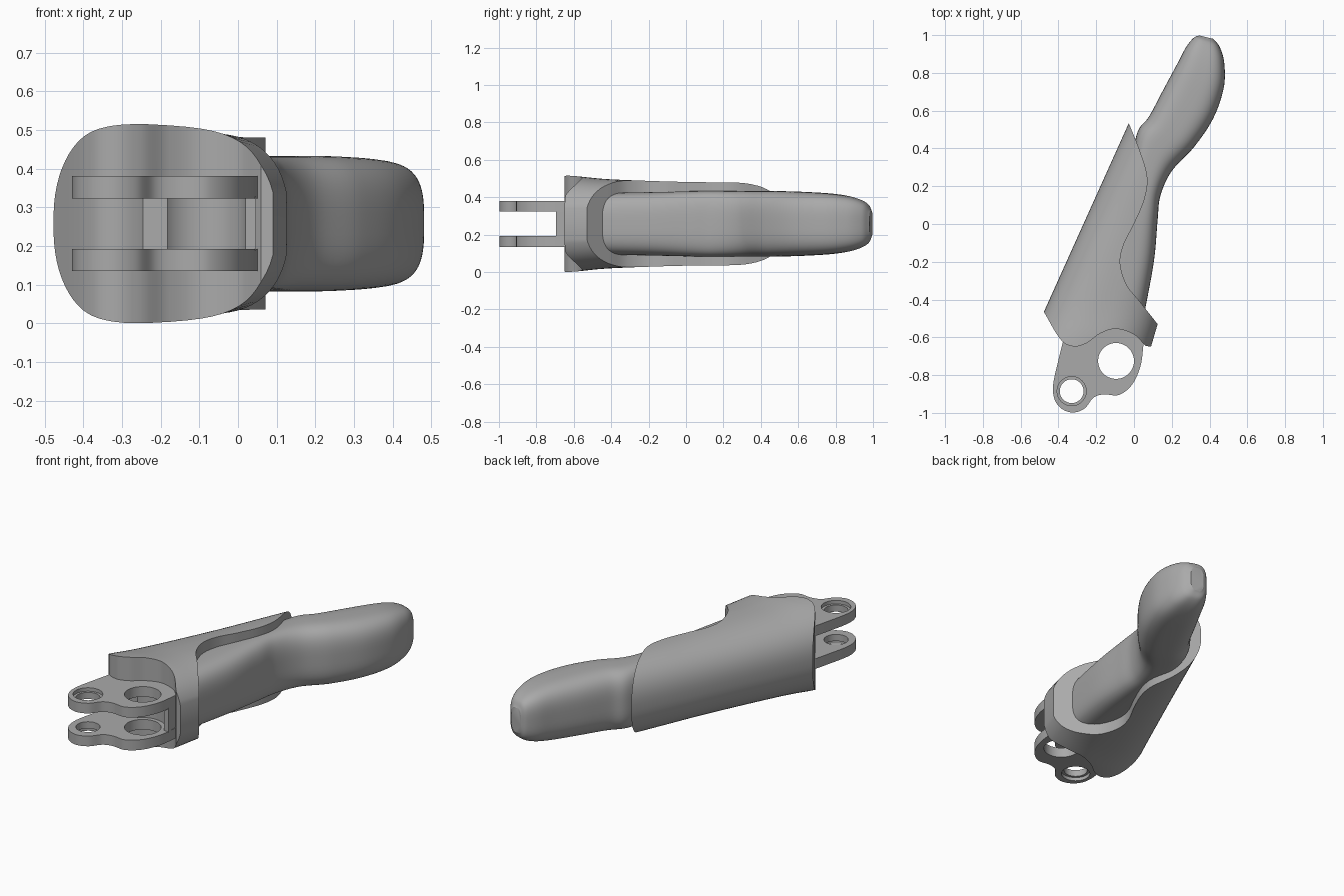
import bpy, bmesh, math
from mathutils import Vector

if "Cube" in bpy.data.objects:
    bpy.data.objects.remove(bpy.data.objects["Cube"])

MID = 0.258  # height of the symmetry plane
grey = bpy.data.materials.new("plain_grey")
grey.use_nodes = True
grey.diffuse_color = (0.4, 0.4, 0.4, 1)
grey.node_tree.nodes["Principled BSDF"].inputs["Base Color"].default_value = (0.4, 0.4, 0.4, 1)


def make(name, bm):
    bmesh.ops.recalc_face_normals(bm, faces=bm.faces)
    mesh = bpy.data.meshes.new(name)
    bm.to_mesh(mesh)
    bm.free()
    mesh.materials.append(grey)
    ob = bpy.data.objects.new(name, mesh)
    bpy.context.collection.objects.link(ob)
    return ob


def spline(points, steps=8):
    """Smooth open curve through points of any dimension."""
    p = [Vector(q) for q in points]
    p = [2 * p[0] - p[1]] + p + [2 * p[-1] - p[-2]]
    out = []
    for a, b, c, d in zip(p, p[1:], p[2:], p[3:]):
        for k in range(steps):
            t = k / steps
            out.append(0.5 * (2 * b + (c - a) * t + (2 * a - 5 * b + 4 * c - d) * t * t
                              + (3 * b - a - 3 * c + d) * t ** 3))
    return out + [p[-2]]


def prism(name, outline, z0, z1):
    bm = bmesh.new()
    face = bm.faces.new([bm.verts.new((q[0], q[1], z0)) for q in outline])
    new = bmesh.ops.extrude_face_region(bm, geom=[face])["geom"]
    bmesh.ops.translate(bm, vec=(0, 0, z1 - z0),
                        verts=[v for v in new if isinstance(v, bmesh.types.BMVert)])
    return make(name, bm)


def cone(name, x, y, z0, z1, r0, r1):
    bm = bmesh.new()
    bmesh.ops.create_cone(bm, cap_ends=True, segments=48, radius1=r0, radius2=r1, depth=z1 - z0)
    bmesh.ops.translate(bm, vec=(x, y, (z0 + z1) / 2), verts=bm.verts)
    return make(name, bm)


def loft(name, stations, power, n=64):
    """Skin superellipse rings given as (left x, left y, right x, right y, half height)."""
    bm = bmesh.new()
    rings = []
    for lx, ly, rx, ry, h in stations:
        a, b = Vector((lx, ly, MID)), Vector((rx, ry, MID))
        ring = []
        for k in range(n):
            t = 2 * math.pi * (k + 0.5) / n
            c, s = math.cos(t), math.sin(t)
            u = math.copysign(abs(c) ** (2 / power), c)
            w = math.copysign(abs(s) ** (2 / power), s)
            ring.append(bm.verts.new((a + b) / 2 + (b - a) / 2 * u + Vector((0, 0, h * w))))
        rings.append(ring)
    for r0, r1 in zip(rings, rings[1:]):
        for k in range(n):
            bm.faces.new((r0[k], r0[(k + 1) % n], r1[(k + 1) % n], r1[k]))
    bm.faces.new(rings[0])
    bm.faces.new(rings[-1])
    return make(name, bm)


def cut(ob, cutter, operation="DIFFERENCE"):
    mod = ob.modifiers.new("cut", "BOOLEAN")
    mod.object, mod.operation, mod.solver = cutter, operation, "EXACT"
    deps = bpy.context.evaluated_depsgraph_get()
    mesh = bpy.data.meshes.new_from_object(ob.evaluated_get(deps))
    ob.modifiers.clear()
    ob.data = mesh
    bpy.data.objects.remove(cutter)


# Finger tip: a bent, rounded body that starts inside the sleeve
finger = loft("finger_tip", spline([
    (-0.22, -0.36, 0.05, -0.50, 0.165),
    (-0.16, -0.12, 0.105, -0.20, 0.17),
    (-0.08, 0.12, 0.125, 0.02, 0.175),
    (-0.02, 0.32, 0.14, 0.15, 0.175),
    (0.02, 0.49, 0.20, 0.28, 0.175),
    (0.08, 0.57, 0.32, 0.41, 0.175),
    (0.16, 0.72, 0.42, 0.56, 0.170),
    (0.23, 0.85, 0.475, 0.72, 0.160),
    (0.275, 0.935, 0.478, 0.85, 0.140),
    (0.315, 0.985, 0.455, 0.935, 0.110),
    (0.345, 0.998, 0.42, 0.98, 0.070)]), 3.2)

# Sleeve: a tapering oval tube trimmed by a wavy outline
sleeve = loft("sleeve", spline([
    (-0.475 + 0.45 * (y + 0.46), y, 0.135 + 0.3 * (y + 0.53), y, h)
    for y, h in ((-0.75, 0.262), (-0.6, 0.256), (-0.4, 0.238), (0, 0.224), (0.3, 0.222), (0.7, 0.22))]), 2.4)
notch = spline([(-0.03, 0.54), (0.03, 0.39), (0.07, 0.25), (0.055, 0.13), (0, 0), (-0.055, -0.11),
                (-0.073, -0.21), (-0.04, -0.32), (0.03, -0.41), (0.125, -0.53)])
front = spline([(0.06, -0.645), (0.0, -0.585), (-0.095, -0.555), (-0.18, -0.58), (-0.25, -0.63),
                (-0.32, -0.648), (-0.39, -0.61), (-0.48, -0.46)])
outline = notch + [Vector((0.09, -0.65))] + front + [Vector((-0.6, -0.46)), Vector((-0.6, 0.54))]
cut(sleeve, prism("sleeve_trim", outline, -0.2, 0.8), "INTERSECT")

# Hinge: two mirrored plates with a pin hole and a large hole
edge = spline([(-0.37, -0.6), (-0.40, -0.72), (-0.428, -0.85), (-0.42, -0.93), (-0.38, -0.98),
               (-0.32, -0.998), (-0.26, -0.975), (-0.215, -0.92), (-0.16, -0.902), (-0.08, -0.905),
               (-0.01, -0.85), (0.035, -0.75), (0.052, -0.62)])
edge += [Vector((0.02, -0.45)), Vector((-0.3, -0.45))]
PIN, BIG = (-0.33, -0.885), (-0.095, -0.725)
for side, name in ((1, "upper_hinge_plate"), (-1, "lower_hinge_plate")):
    z0, z1 = sorted((MID + side * 0.065, MID + side * 0.123))
    plate = prism(name, edge, z0, z1)
    cut(plate, cone("pin_hole", *PIN, 0, 0.5, 0.063, 0.063))
    cut(plate, cone("large_hole", *BIG, 0, 0.5, 0.095, 0.095))
    outer = MID + side * 0.123
    cut(plate, cone("pin_recess", *PIN, outer - 0.02, outer + 0.02, 0.077, 0.077))

# Web joining the plates behind the holes
web = prism("hinge_web", [(-0.375, -0.59), (-0.17, -0.65), (0.0, -0.695), (0.046, -0.695),
                          (0.046, -0.5), (-0.34, -0.5)], MID - 0.07, MID + 0.07)
cut(web, cone("web_clearance", *BIG, 0, 0.5, 0.118, 0.118))

# Smooth shading with crisp trimmed edges
bpy.ops.object.select_all(action="DESELECT")
for ob in bpy.context.collection.objects:
    if ob.type == "MESH":
        ob.select_set(True)
        bpy.context.view_layer.objects.active = ob
bpy.ops.object.shade_smooth_by_angle(angle=math.radians(30))
